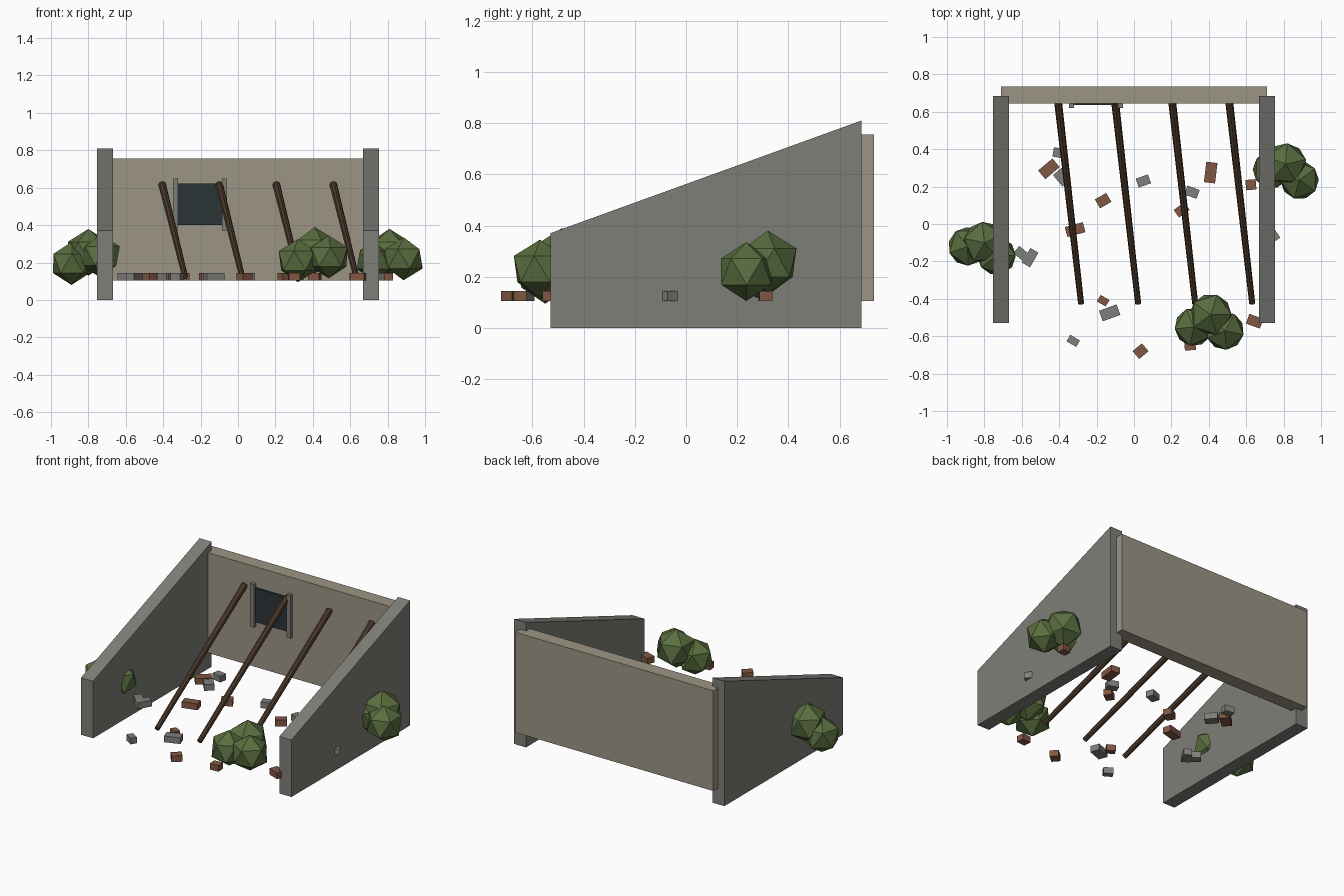
import bpy, bmesh, random
from math import radians
from mathutils import Vector, Matrix

if "Cube" in bpy.data.objects:
    bpy.data.objects.remove(bpy.data.objects["Cube"])

random.seed(4)


def material(name, rgb):
    m = bpy.data.materials.new(name)
    m.diffuse_color = (*rgb, 1)
    m.use_nodes = True
    m.node_tree.nodes["Principled BSDF"].inputs["Base Color"].default_value = m.diffuse_color
    return m


CONCRETE = material("concrete", (0.21, 0.21, 0.19))
PLASTER = material("plaster", (0.33, 0.30, 0.23))
DARK = material("dark_opening", (0.025, 0.035, 0.037))
TIMBER = material("timber", (0.075, 0.045, 0.025))
BRICK = material("brick", (0.22, 0.095, 0.055))
STONE = material("stone", (0.21, 0.21, 0.20))
LEAF = material("leaf", (0.10, 0.155, 0.05))


def finish(name, bm, mat):
    bmesh.ops.recalc_face_normals(bm, faces=bm.faces)
    me = bpy.data.meshes.new(name)
    bm.to_mesh(me)
    bm.free()
    me.materials.append(mat)
    ob = bpy.data.objects.new(name, me)
    bpy.context.collection.objects.link(ob)
    return ob


def box(name, lo, hi, mat):
    lo, hi = Vector(lo), Vector(hi)
    bm = bmesh.new()
    m = Matrix.Translation((lo + hi) / 2) @ Matrix.Diagonal((*(hi - lo), 1))
    bmesh.ops.create_cube(bm, size=1, matrix=m)
    return finish(name, bm, mat)


# sloping side walls
profile = [(-0.53, 0), (0.685, 0), (0.685, 0.81), (-0.53, 0.37)]
for name, x in (("left_wall", -0.755), ("right_wall", 0.668)):
    bm = bmesh.new()
    face = bm.faces.new([bm.verts.new((x, y, z)) for y, z in profile])
    out = bmesh.ops.extrude_face_region(bm, geom=[face])
    moved = [v for v in out["geom"] if isinstance(v, bmesh.types.BMVert)]
    bmesh.ops.translate(bm, verts=moved, vec=(0.087, 0, 0))
    finish(name, bm, CONCRETE)

# back wall with its dark window and jambs
box("back_wall", (-0.71, 0.645, 0.105), (0.71, 0.735, 0.755), PLASTER)
box("window_opening", (-0.325, 0.636, 0.40), (-0.075, 0.65, 0.622), DARK)
for name, x in (("left_jamb", -0.347), ("right_jamb", -0.085)):
    box(name, (x, 0.62, 0.37), (x + 0.026, 0.65, 0.65), CONCRETE)

# fallen rafters leaning on the back wall
for i in range(4):
    top = Vector((-0.405 + 0.305 * i, 0.645, 0.615))
    foot = top + Vector((0.122, -1.07, -0.49))
    axis = top - foot
    bm = bmesh.new()
    m = Matrix.Translation((top + foot) / 2) @ axis.to_track_quat('Z', 'Y').to_matrix().to_4x4()
    bmesh.ops.create_cone(bm, cap_ends=True, segments=8, radius1=0.016,
                          radius2=0.021, depth=axis.length, matrix=m)
    finish(f"rafter_{i + 1}", bm, TIMBER)

# bushes: clusters of three low-poly balls (x, y, z, radius)
bushes = {
    "right_bush": [(0.81, 0.32, 0.255, 0.125), (0.885, 0.235, 0.22, 0.115), (0.735, 0.29, 0.215, 0.112)],
    "left_bush": [(-0.89, -0.12, 0.195, 0.115), (-0.80, -0.10, 0.255, 0.125), (-0.735, -0.17, 0.235, 0.115)],
    "front_bush": [(0.32, -0.55, 0.21, 0.115), (0.41, -0.485, 0.265, 0.125), (0.485, -0.57, 0.23, 0.115)],
}
for name, balls in bushes.items():
    bm = bmesh.new()
    for x, y, z, r in balls:
        m = Matrix.Translation((x, y, z)) @ Matrix.Rotation(random.uniform(0, 6.28), 4, 'Z')
        bmesh.ops.create_icosphere(bm, subdivisions=1, radius=r, matrix=m)
    finish(name, bm, LEAF)


# scattered rubble: x, y, length, width, turn
def rubble(name, mat, pieces):
    for i, (x, y, l, w, turn) in enumerate(pieces):
        bm = bmesh.new()
        m = (Matrix.Translation((x, y, 0.125)) @ Matrix.Rotation(radians(turn), 4, 'Z')
             @ Matrix.Diagonal((l, w, 0.04, 1)))
        bmesh.ops.create_cube(bm, size=1, matrix=m)
        finish(f"{name}_{i + 1}", bm, mat)


rubble("brick", BRICK, [
    (-0.455, 0.295, 0.10, 0.06, 40), (-0.165, 0.125, 0.07, 0.055, 30),
    (0.41, 0.275, 0.11, 0.06, 83), (0.255, 0.075, 0.07, 0.05, 35),
    (-0.315, -0.03, 0.10, 0.055, 15), (-0.165, -0.41, 0.055, 0.04, -30),
    (0.035, -0.68, 0.065, 0.055, 40), (0.30, -0.65, 0.06, 0.05, 5),
    (0.645, -0.52, 0.08, 0.055, -20), (0.625, 0.21, 0.055, 0.055, 5),
    (0.80, 0.31, 0.055, 0.05, 5)])
rubble("stone", STONE, [
    (-0.40, 0.38, 0.065, 0.05, -10), (-0.385, 0.25, 0.08, 0.06, -50),
    (0.05, 0.23, 0.07, 0.05, 20), (0.31, 0.17, 0.07, 0.05, -20),
    (-0.13, -0.475, 0.10, 0.06, 20), (-0.325, -0.625, 0.06, 0.04, -30),
    (0.735, -0.075, 0.08, 0.05, 35), (-0.595, -0.165, 0.09, 0.05, -40),
    (-0.555, -0.18, 0.09, 0.05, 60)])
